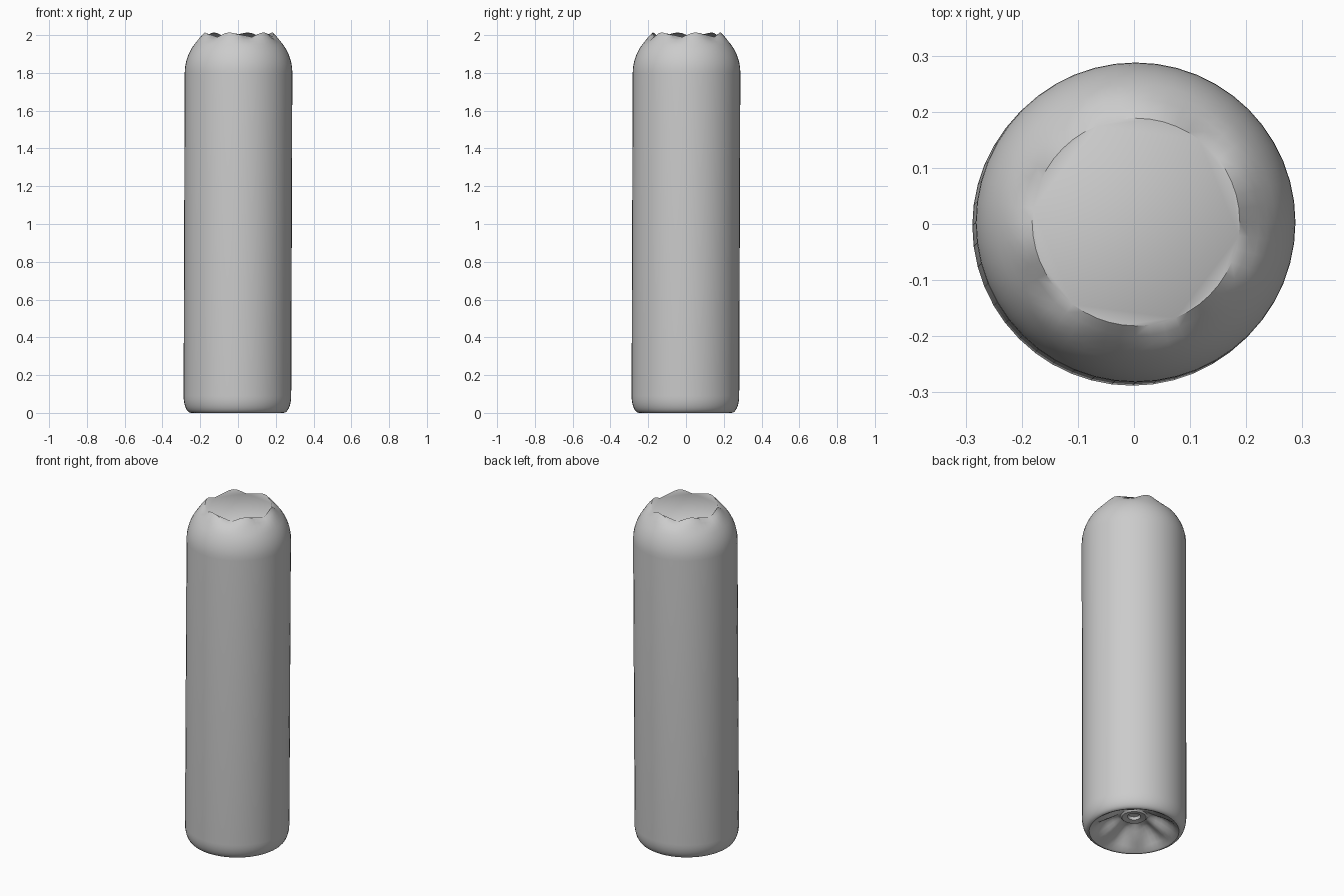
import bpy, bmesh, math
from mathutils import Matrix

cube = bpy.data.objects.get("Cube")
if cube:
    bpy.data.objects.remove(cube)

SEGMENTS = 48
SPOKES = 6
RADIUS = 0.285

grey = bpy.data.materials.new("light grey")
grey.use_nodes = True
colour = (0.6, 0.6, 0.6, 1)
grey.diffuse_color = colour
grey.node_tree.nodes["Principled BSDF"].inputs["Base Color"].default_value = colour


def arc(cx, cz, rx, rz, start, end, steps):
    """Points on an elliptical arc in the radius-height plane."""
    angles = [math.radians(start + (end - start) * i / steps) for i in range(steps + 1)]
    return [(cx + rx * math.cos(a), cz + rz * math.sin(a)) for a in angles]


# Underside: hub dimple, hub and fluted dish, from the centre outwards
profile = [(0.015, 0.112), (0.03, 0.108), (0.036, 0.092), (0.066, 0.086), (0.074, 0.094)]
profile += [(0.09, 0.094), (0.12, 0.08), (0.15, 0.064), (0.18, 0.045), (0.21, 0.024), (0.232, 0.006)]
# Rounded foot, straight wall and domed shoulder
profile += arc(RADIUS - 0.04, 0.09, 0.04, 0.09, -90, 0, 8)
profile += arc(RADIUS - 0.25, 1.8, 0.25, 0.25, 0, 53.13, 10)

bm = bmesh.new()
rings = []
for r, z in profile:
    ring = []
    for i in range(SEGMENTS):
        a = math.tau * i / SEGMENTS
        # Flutes fade out at the hub and at the foot
        fade = max(0, math.sin(math.pi * (r - 0.074) / 0.158)) if 0.074 < r < 0.232 else 0
        flute = 0.018 * fade * math.cos(SPOKES * (a - math.pi / 4))
        ring.append(bm.verts.new((r * math.cos(a), r * math.sin(a), z - flute)))
    rings.append(ring)
for low, high in zip(rings, rings[1:]):
    for i in range(SEGMENTS):
        j = (i + 1) % SEGMENTS
        bm.faces.new((low[i], low[j], high[j], high[i]))
# Flat top and centre of the hub
bm.faces.new(rings[-1])
bm.faces.new(rings[0][::-1])
bmesh.ops.recalc_face_normals(bm, faces=bm.faces)

# Slight lean of the whole body
lean = Matrix.Identity(4)
lean[0][2] = lean[1][2] = 0.0035
bmesh.ops.transform(bm, matrix=Matrix.Translation((-0.0035, -0.0035, 0)) @ lean, verts=bm.verts)

mesh = bpy.data.meshes.new("body")
bm.to_mesh(mesh)
bm.free()
mesh.materials.append(grey)
body = bpy.data.objects.new("body", mesh)
bpy.context.collection.objects.link(body)
bpy.context.view_layer.objects.active = body
body.select_set(True)
bpy.ops.object.shade_smooth_by_angle(angle=math.radians(35))
